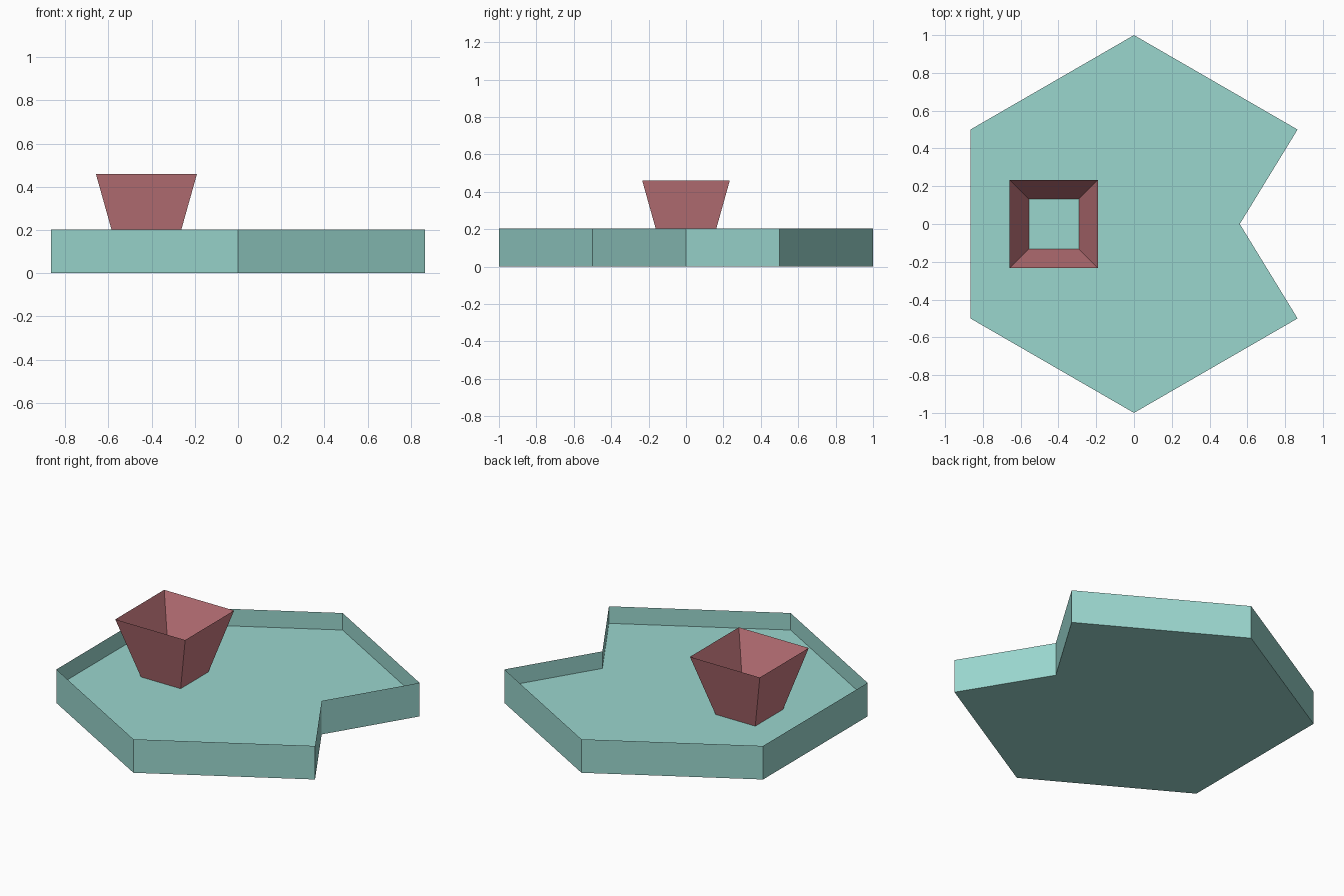
import bpy, bmesh
from math import sin, cos, radians

if "Cube" in bpy.data.objects:
    bpy.data.objects.remove(bpy.data.objects["Cube"])


def material(name, rgb):
    mat = bpy.data.materials.new(name)
    mat.diffuse_color = (*rgb, 1)
    mat.use_nodes = True
    mat.node_tree.nodes["Principled BSDF"].inputs["Base Color"].default_value = mat.diffuse_color
    return mat


def build(name, mat, rings, caps=()):
    """Join equal outlines with walls; caps lists (ring index, faces up)."""
    bm = bmesh.new()
    loops = [[bm.verts.new(p) for p in ring] for ring in rings]
    n = len(loops[0])
    for low, high in zip(loops, loops[1:]):
        for i in range(n):
            j = (i + 1) % n
            bm.faces.new((low[i], low[j], high[j], high[i]))
    for index, up in caps:
        bm.faces.new(loops[index] if up else loops[index][::-1])
    mesh = bpy.data.meshes.new(name)
    bm.to_mesh(mesh)
    bm.free()
    mesh.materials.append(mat)
    obj = bpy.data.objects.new(name, mesh)
    bpy.context.collection.objects.link(obj)
    return obj


teal = material("pale teal", (0.323, 0.672, 0.617))
rose = material("dusty rose", (0.578, 0.195, 0.216))

# Hexagon outline, counter-clockwise, with a notch in the right side
outline = [(cos(radians(a)), sin(radians(a))) for a in range(30, 360, 60)]
outline.append((0.56, 0.0))


def tray_ring(z):
    return [(x, y, z) for x, y in outline]


# Thin-walled tray: underside, raised floor halfway up, open rim
build("tray", teal, [tray_ring(0), tray_ring(0.1), tray_ring(0.203)],
      caps=[(0, False), (1, True)])


# Square flared cup, open at the top, standing on the tray floor
def cup_ring(half, z):
    return [(-0.424 + sx * half, sy * half, z)
            for sx, sy in ((-1, -1), (1, -1), (1, 1), (-1, 1))]


build("flared_cup", rose, [cup_ring(0.133, 0.1), cup_ring(0.234, 0.46)])
